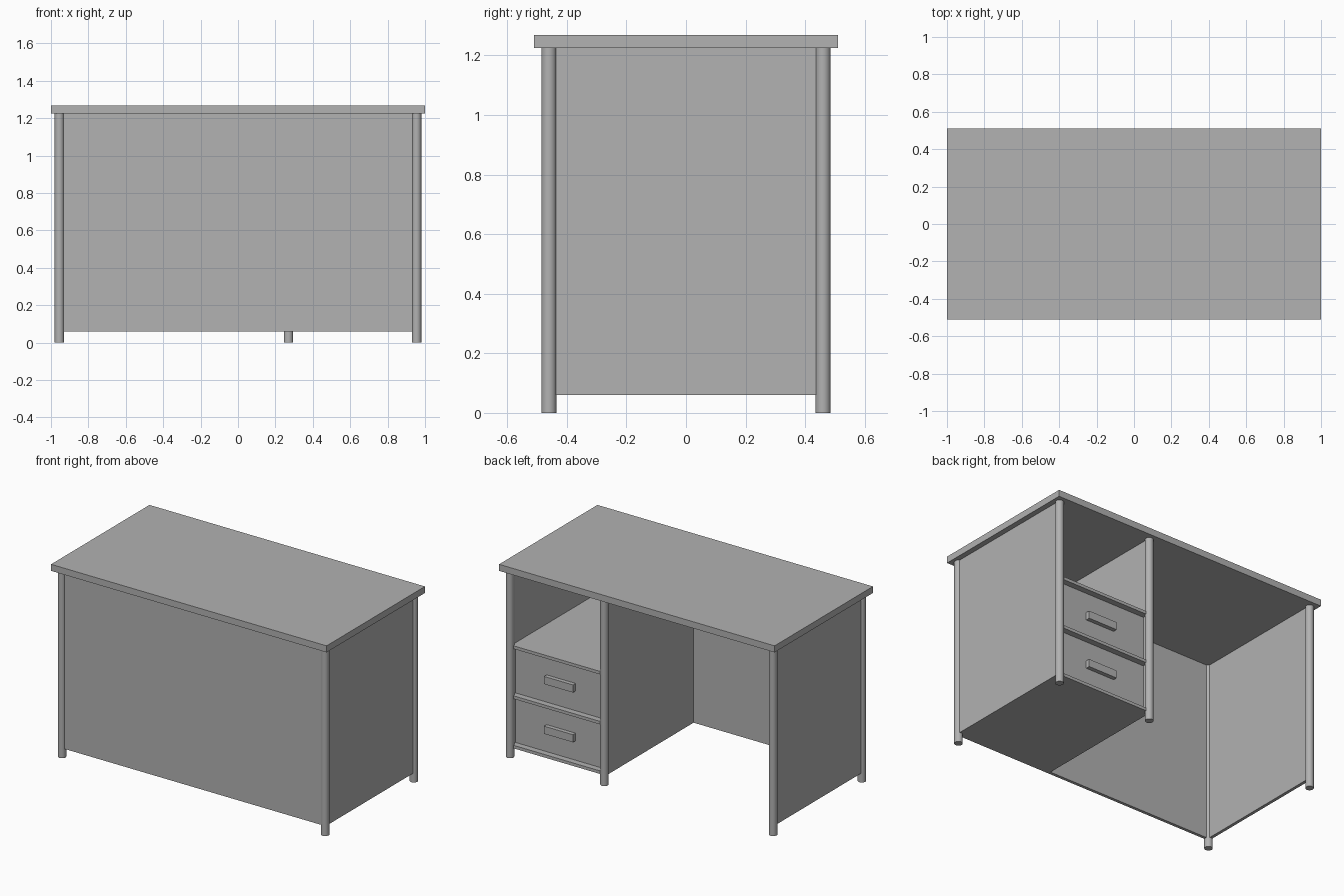
import bpy
from math import radians

cube = bpy.data.objects.get("Cube")
if cube:
    bpy.data.objects.remove(cube, do_unlink=True)

grey = bpy.data.materials.new("plain grey")
grey.use_nodes = True
GREY = (0.445, 0.445, 0.445, 1)
grey.diffuse_color = GREY
grey.node_tree.nodes["Principled BSDF"].inputs["Base Color"].default_value = GREY


def box(name, x, y, z):
    """Box spanning three (low, high) ranges."""
    spans = (x, y, z)
    bpy.ops.mesh.primitive_cube_add(size=1, location=[(a + b) / 2 for a, b in spans])
    ob = bpy.context.object
    ob.name = name
    ob.scale = [b - a for a, b in spans]
    bpy.ops.object.transform_apply(location=False, rotation=False, scale=True)
    ob.data.materials.append(grey)
    return ob


def leg(name, x, y):
    bpy.ops.mesh.primitive_cylinder_add(vertices=32, radius=0.025, depth=LEG_TOP,
                                        location=(x, y, LEG_TOP / 2))
    ob = bpy.context.object
    ob.name = name
    ob.data.materials.append(grey)
    bpy.ops.object.shade_smooth_by_angle(angle=radians(40))


LEG_TOP, TOP = 1.225, 1.268
LX, LY = 0.955, 0.46      # leg centres
DIV = 0.27                # divider between drawers and knee space
T = 0.01                  # half a panel's thickness
BASE = 0.06               # underside of the panels

# Worktop
box("worktop", (-1, 1), (-0.51, 0.51), (LEG_TOP, TOP))

# Round legs
for side, x in (("left", LX), ("right", -LX)):
    for end, y in (("front", -LY), ("back", LY)):
        leg(f"{end}_{side}_leg", x, y)
leg("back_inner_leg", DIV, LY)

# Upright panels centred on the legs
box("front_panel", (-LX, LX), (-LY - T, -LY + T), (BASE, LEG_TOP))
for name, x in (("left_panel", LX), ("right_panel", -LX), ("divider_panel", DIV)):
    box(name, (x - T, x + T), (-LY + T, LY), (BASE, LEG_TOP))

# Shelves of the drawer cabinet
inner = (DIV + T, LX - T)
shelves = (BASE, 0.385, 0.713)
for name, z in zip(("bottom_shelf", "middle_shelf", "upper_shelf"), shelves):
    box(name, inner, (-LY + T, LY), (z, z + 2 * T))

# Recessed drawer fronts with bar handles
mid_x = sum(inner) / 2
for name, low, high in (("lower", *shelves[:2]), ("upper", *shelves[1:])):
    low += 2 * T
    mid_z = (low + high) / 2
    box(f"{name}_drawer_front", inner, (0.40, 0.42), (low, high))
    box(f"{name}_drawer_handle", (mid_x - 0.105, mid_x + 0.105), (0.42, 0.447),
        (mid_z - 0.025, mid_z + 0.025))
